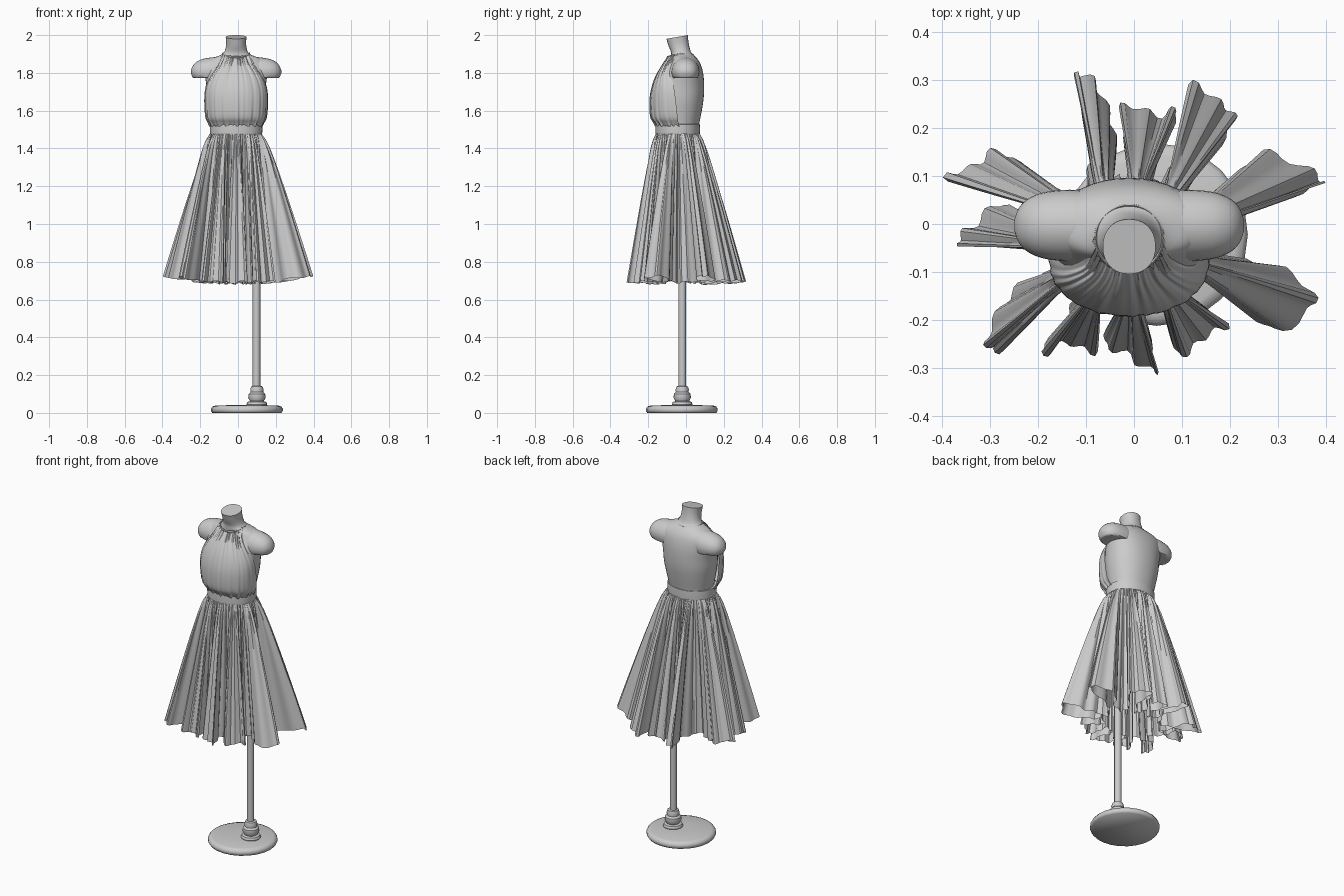
import bpy, math
from math import sin, cos, pi, exp

if "Cube" in bpy.data.objects:
    bpy.data.objects.remove(bpy.data.objects["Cube"])

CX = -0.01  # body centre line


def loft(name, rings, closed=True, caps=(False, False), angle=40):
    n = len(rings[0])
    verts = [p for r in rings for p in r]
    faces = []
    for i in range(len(rings) - 1):
        for j in range(n if closed else n - 1):
            k = (j + 1) % n
            faces.append((i*n + j, i*n + k, (i+1)*n + k, (i+1)*n + j))
    if caps[0]:
        faces.append(tuple(reversed(range(n))))
    if caps[1]:
        faces.append(tuple(range((len(rings)-1)*n, len(rings)*n)))
    me = bpy.data.meshes.new(name)
    me.from_pydata(verts, [], faces)
    ob = bpy.data.objects.new(name, me)
    bpy.context.collection.objects.link(ob)
    bpy.ops.object.select_all(action='DESELECT')
    ob.select_set(True)
    bpy.context.view_layer.objects.active = ob
    bpy.ops.object.shade_smooth_by_angle(angle=math.radians(angle))
    return ob


def spow(v, e):
    return math.copysign(abs(v)**e, v)


def ring(x, z, rx, back, front, n=40, e=1.0, tilt=0.0):
    cy, ry = (back + front)/2, (back - front)/2
    return [(x + rx*spow(cos(2*pi*i/n), e), cy + ry*spow(sin(2*pi*i/n), e),
             z + tilt*sin(2*pi*i/n)) for i in range(n)]


def lathe(name, x, y, profile, n=20, angle=35):
    return loft(name, [ring(x, z, r, y + r, y - r, n) for r, z in profile],
                caps=(True, True), angle=angle)


def catmull(a, b, c, d, t):
    return tuple(0.5*(2*q + (r-p)*t + (2*p-5*q+4*r-s)*t*t + (3*q-p-3*r+s)*t**3)
                 for p, q, r, s in zip(a, b, c, d))


def spline(pts, steps):
    # densify rows of numbers
    out = []
    for i in range(len(pts) - 1):
        a, b, c, d = (pts[max(0, min(len(pts)-1, i+k))] for k in (-1, 0, 1, 2))
        out += [catmull(a, b, c, d, s/steps) for s in range(steps)]
    out.append(pts[-1])
    return out


# stand
lathe("stand_base", 0.047, -0.022, [(0.183, 0), (0.19, 0.01), (0.19, 0.022), (0.182, 0.034), (0.165, 0.039),
                                    (0.05, 0.042)], 24, 60)
lathe("stand_collar", 0.1, -0.02, [(0.05, 0.035), (0.055, 0.045), (0.05, 0.058), (0.036, 0.062), (0.046, 0.08),
                                   (0.044, 0.1), (0.034, 0.11), (0.035, 0.125), (0.03, 0.14), (0.02, 0.143)])
lathe("stand_pole", 0.098, -0.02, [(0.02, 0.12), (0.02, 1.35)], 16)

# mannequin torso with neck: z, half width, back y, front y, tilt
torso = [(1.30, .13, .07, -.12, 0), (1.40, .132, .07, -.12, 0), (1.50, .125, .066, -.14, 0),
         (1.58, .138, .08, -.15, 0), (1.66, .152, .093, -.155, 0), (1.73, .157, .096, -.15, 0),
         (1.79, .165, .092, -.125, 0), (1.84, .165, .08, -.092, 0), (1.872, .14, .062, -.078, 0),
         (1.893, .085, .042, -.078, 0), (1.912, .062, .026, -.08, 0), (1.95, .053, .014, -.092, .008),
         (1.99, .055, .01, -.104, .01)]
loft("mannequin_torso", [ring(CX, z, rx, b, f, 40, .92, t) for z, rx, b, f, t in spline(torso, 3)],
     caps=(True, True))

# shoulders running outwards, cut flat under the arm: x, y half, top height above middle
arm = [(.06, .068, .085), (.11, .074, .078), (.15, .073, .073), (.185, .067, .065), (.213, .054, .05),
       (.23, .036, .03), (.239, .012, .008)]
for side, sx in (("left", -1), ("right", 1)):
    loft("shoulder_" + side,
         [[(CX + sx*x, -.003 + sx*.0 + ry*cos(a), max(1.772, 1.806 + rz*sin(a)))
           for a in [2*pi*sx*i/28 for i in range(28)]] for x, ry, rz in spline(arm, 3)],
         caps=(True, True), angle=45)

# gathered halter bodice: z, half width, edge y, front y, neckline dip
bodice = [(1.515, .135, -.035, -.155, 0), (1.535, .146, -.04, -.168, 0), (1.57, .162, -.045, -.188, 0),
          (1.66, .168, -.055, -.192, 0), (1.73, .16, -.065, -.18, 0), (1.79, .132, -.078, -.157, 0),
          (1.85, .092, -.07, -.126, .008), (1.905, .07, -.03, -.098, .025)]
rows = spline(bodice, 4)
sheet = []
for i, (z, wx, ey, fy, dip) in enumerate(rows):
    u = i/(len(rows)-1)
    amp = .001 + .0045*abs(2*u - 1)**1.8
    row = []
    for j in range(121):
        t = -pi/2 + pi*j/120
        w = amp*(.7*sin(27*t + 1.5*sin(5*t) + u) + .6*sin(16*t + 1 + 2*u) + .4*sin(41*t - 2*u))
        row.append((CX + (wx + w)*sin(t), ey - (ey - fy + w)*abs(cos(t))**.75, z - dip*cos(t)))
    sheet.append(row)
loft("bodice", sheet, closed=False, angle=60)

# halter neck band
band = []
for k in range(9):
    a = 2*pi*k/8
    d, h = .003*cos(a), .006*sin(a)
    band.append([(CX + (.07 + d)*cos(2*pi*i/40), -.03 + (.069 + d)*sin(2*pi*i/40),
                  1.903 + h + .02*min(0, sin(2*pi*i/40)) - .009*max(0, sin(2*pi*i/40))) for i in range(40)])
loft("neck_band", band, angle=60)

# waistband
loft("waistband", [ring(CX, z, .132 + d, .068 + d*.8, -.155 - d, 48, .95)
                   for z, d in ((1.475, -.004), (1.476, .006), (1.5, .007), (1.528, .006), (1.529, -.006))])

# skirt: outer corners and tip of each deep fold at the hem, anticlockwise
folds = [((.38, .08), (.378, .1), (.27, .152)), ((.205, .2), (.185, .25), (.12, .285)),
         ((.09, .23), (.04, .23), (-.03, .243)), ((-.042, .21), (-.085, .295), (-.12, .308)),
         ((-.27, .15), (-.33, .125), (-.383, .095)), ((-.28, .04), (-.345, -.01), (-.36, -.045)),
         ((-.265, -.15), (-.305, -.245), (-.278, -.26)), ((-.195, -.265), (-.14, -.25), (-.08, -.262)),
         ((-.06, -.25), (0, -.28), (.05, -.308)), ((.09, -.275), (.14, -.24), (.19, -.21)),
         ((.28, -.218), (.38, -.165), (.3, -.09))]


def ang(p):
    return math.atan2(p[1] + .03, p[0] - CX)


def wrap(a):
    return (a + pi) % (2*pi) - pi


def oval(a, k=1.0):
    return (CX + .165*k*cos(a), -.03 + .12*k*sin(a))


def mix(p, q, t):
    return tuple(a + (b - a)*t for a, b in zip(p, q))


n = len(folds)
valleys = [ang(folds[i-1][2]) + wrap(ang(folds[i][0]) - ang(folds[i-1][2]))/2 for i in range(n)]
ctrl, theta = [], []
for i, (a, m, b) in enumerate(folds):
    v = valleys[i]
    span = wrap(valleys[(i+1) % n] - v)
    base = oval(v + span/2)
    ctrl += [oval(v, 1.03), mix(base, a, .35), a, m, b, mix(base, b, .35)]
    theta += [(v + span*k/6, span/6) for k in range(6)]
STEPS, N = 8, len(ctrl)
hem = []
for i in range(N):
    for s in range(STEPS):
        t = s/STEPS
        x, y = catmull(ctrl[i-1], ctrl[i], ctrl[(i+1) % N], ctrl[(i+2) % N], t)
        hem.append((x, y, theta[i][0] + theta[i][1]*t))
M = len(hem)
skirt = []
for r in range(21):
    s = r/20
    f = s**.86
    row = []
    for j, (x, y, th) in enumerate(hem):
        # crinkles along the hem normal, gathers at the waist
        dx, dy = hem[(j+1) % M][0] - hem[j-1][0], hem[(j+1) % M][1] - hem[j-1][1]
        ln = math.hypot(dx, dy) or 1
        c = (.008*sin(2*pi*j/6 + .4) + .004*sin(2*pi*j/11))*s**.7
        g = .007*sin(2*pi*j/8)*exp(-5*s)*min(1, s*12) + .012*(1 - exp(-14*s))*(1 - s)
        wx, wy = CX + (.134 + g)*cos(th), -.043 + (.113 + g)*sin(th)
        zh = .682 + .28*x*x + .12*y*y + .006*sin(2*pi*j/12)
        row.append((wx + (x - wx)*f + c*dy/ln, wy + (y - wy)*f - c*dx/ln, 1.485 + (zh - 1.485)*s))
    skirt.append(row)
loft("skirt", skirt, angle=35)
